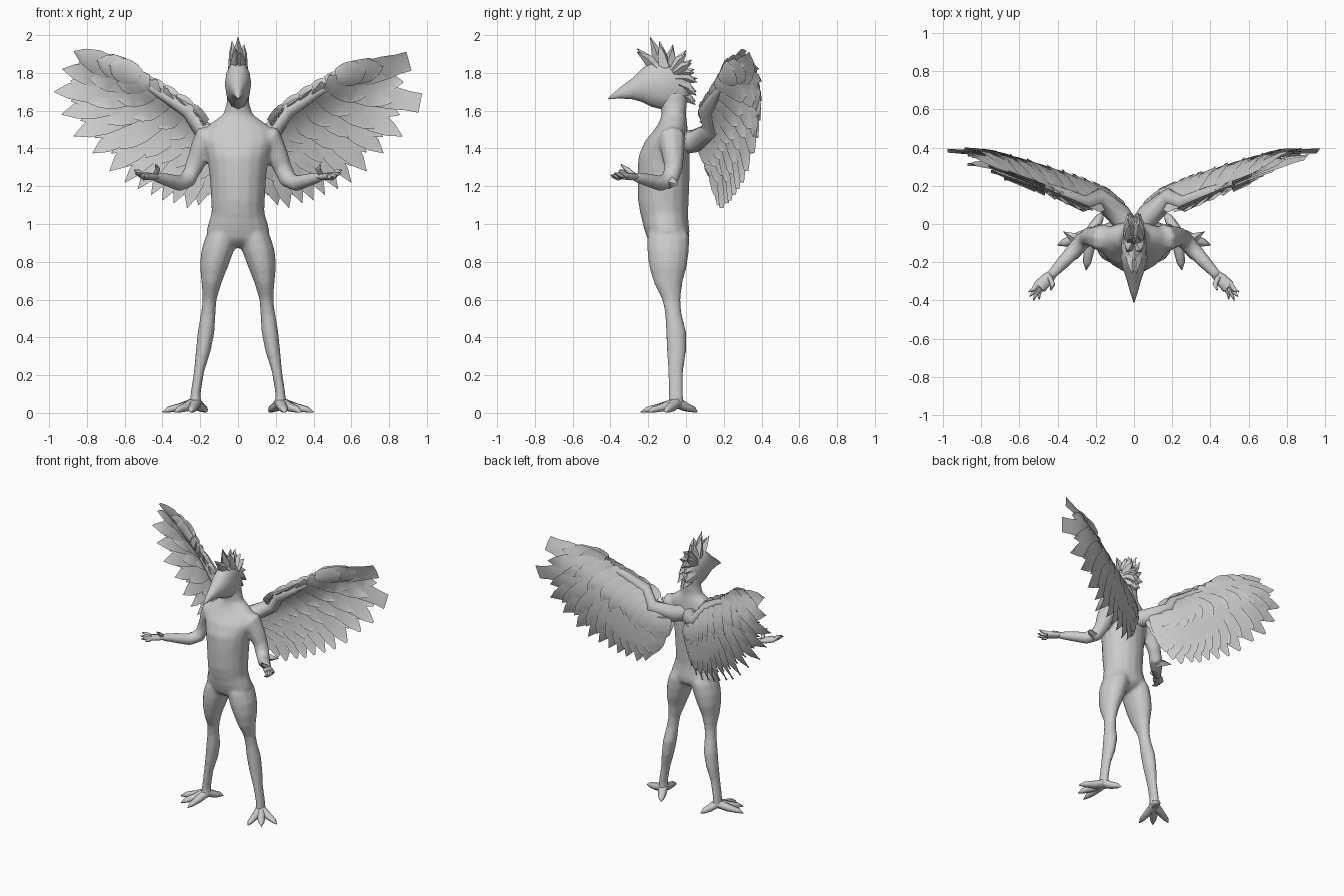
import bpy, bmesh, math, random
from mathutils import Vector

random.seed(4)
cube = bpy.data.objects.get("Cube")
if cube:
    bpy.data.objects.remove(cube, do_unlink=True)

grey = bpy.data.materials.new("plain_grey")
grey.use_nodes = True
grey.diffuse_color = (0.6, 0.6, 0.6, 1)
grey.node_tree.nodes["Principled BSDF"].inputs["Base Color"].default_value = (0.6, 0.6, 0.6, 1)


def finish(name, bm, angle=75):
    bmesh.ops.recalc_face_normals(bm, faces=bm.faces)
    mesh = bpy.data.meshes.new(name)
    bm.to_mesh(mesh)
    bm.free()
    mesh.materials.append(grey)
    ob = bpy.data.objects.new(name, mesh)
    bpy.context.collection.objects.link(ob)
    bpy.ops.object.select_all(action="DESELECT")
    ob.select_set(True)
    bpy.context.view_layer.objects.active = ob
    bpy.ops.object.shade_smooth_by_angle(angle=math.radians(angle))
    return ob


def skin(bm, rings):
    """Join rings of points into a closed solid."""
    rows = [[bm.verts.new(p) for p in ring] for ring in rings]
    n = len(rows[0])
    for a, b in zip(rows, rows[1:]):
        for i in range(n):
            j = (i + 1) % n
            bm.faces.new((a[i], a[j], b[j], b[i]))
    bm.faces.new(rows[0])
    bm.faces.new(rows[-1])


def stack(bm, sections, n=12, s=1):
    """Level rings: height, left x, right x, front y, back y."""
    rings = []
    for z, x0, x1, y0, y1 in sections:
        ring = []
        for i in range(n):
            a = 2 * math.pi * i / n
            ring.append((s * ((x0 + x1) / 2 + (x1 - x0) / 2 * math.cos(a)),
                         (y0 + y1) / 2 + (y1 - y0) / 2 * math.sin(a), z))
        rings.append(ring)
    skin(bm, rings)


def limb(bm, points, n=8, s=1, flat=1.0):
    """Tube through x, y, z, radius; flat squashes it vertically."""
    centres = [Vector((s * p[0], p[1], p[2])) for p in points]
    rings = []
    u = Vector((1, 0, 0))
    for i, c in enumerate(centres):
        t = (centres[min(i + 1, len(centres) - 1)] - centres[max(i - 1, 0)]).normalized()
        w = t.cross(Vector((0, 0, 1)))
        if w.length > 0.05:
            u = w.normalized()
        v = u.cross(t)
        r = points[i][3]
        rings.append([c + u * r * math.cos(2 * math.pi * k / n)
                      + v * r * flat * math.sin(2 * math.pi * k / n) for k in range(n)])
    skin(bm, rings)


# Body: torso, neck and hips, with arms and legs fused on
bm = bmesh.new()
stack(bm, [(1.04, -.14, .14, -.24, .01), (1.12, -.142, .142, -.254, .015),
           (1.25, -.15, .15, -.257, .02), (1.36, -.165, .165, -.252, .02),
           (1.44, -.188, .188, -.217, .015), (1.5, -.185, .185, -.167, .01),
           (1.54, -.135, .135, -.142, .005), (1.58, -.078, .078, -.13, 0),
           (1.64, -.06, .06, -.137, .005), (1.7, -.057, .057, -.15, .01)], 16)
stack(bm, [(.875, -.03, .03, -.13, -.06), (.89, -.09, .09, -.175, -.02), (.92, -.155, .155, -.205, .015),
           (.96, -.17, .17, -.218, .02), (1.0, -.158, .158, -.23, .015),
           (1.06, -.14, .14, -.24, .01)], 16)
for s in (1, -1):
    limb(bm, [(.11, -.08, 1.48, .05), (.16, -.075, 1.455, .077), (.195, -.07, 1.39, .064),
              (.235, -.065, 1.3, .051), (.265, -.085, 1.235, .048), (.31, -.135, 1.215, .044),
              (.38, -.21, 1.235, .036), (.44, -.275, 1.25, .026)], 8, s)
    stack(bm, [(.98, .02, .14, -.19, 0), (.93, .005, .174, -.207, .02), (.86, .02, .195, -.207, .017),
               (.78, .05, .202, -.197, .007), (.69, .086, .194, -.172, -.018), (.6, .113, .187, -.127, -.028),
               (.53, .118, .197, -.112, -.023), (.43, .123, .214, -.107, .002), (.33, .143, .224, -.102, .002),
               (.22, .178, .234, -.097, -.013), (.1, .198, .252, -.092, -.013),
               (.025, .19, .26, -.1, -.01)], 12, s)
body = finish("body", bm)
fuse = body.modifiers.new("fuse", "REMESH")
fuse.mode = "VOXEL"
fuse.voxel_size = .011
fuse.use_smooth_shade = True
soften = body.modifiers.new("soften", "SMOOTH")
soften.factor = .5
soften.iterations = 8

# Head with beak, ringed from the nape to the beak tip
bm = bmesh.new()
rings = []
for y, z0, z1, w in [(.02, 1.66, 1.77, .025), (-.02, 1.61, 1.83, .05), (-.1, 1.6, 1.865, .066),
                     (-.18, 1.62, 1.865, .07), (-.23, 1.645, 1.825, .06),
                     (-.28, 1.66, 1.775, .042), (-.35, 1.665, 1.722, .022), (-.41, 1.66, 1.67, .003)]:
    rings.append([(w * math.cos(k * math.pi / 6), y,
                   (z0 + z1) / 2 + (z1 - z0) / 2 * math.sin(k * math.pi / 6)) for k in range(12)])
skin(bm, rings)
finish("head_and_beak", bm)

# Crest spikes, fanned from the brow to the nape
bm = bmesh.new()
crest = [(-.26, 1.93), (-.19, 1.99), (-.14, 1.97), (-.07, 1.95), (0, 1.92),
         (.03, 1.87), (.045, 1.82), (.06, 1.77), (.055, 1.7), (.05, 1.65)]
for i, (y, z) in enumerate(crest):
    root = Vector((0, -.1, 1.77)).lerp(Vector((0, y, z)), .3)
    if i > 7:
        root = Vector((0, -.03, z + .04))
    for side in ((0,) if i == 1 else (-1, 1)):
        x, drop = side * (.012 + .01 * (i % 3)), .02 * (side > 0)
        limb(bm, [(x * .5, root.y, root.z, .042),
                  (x * .8, (root.y + y) / 2, (root.z + z) / 2, .026),
                  (x, y, z - drop, .001)], n=4)
finish("crest", bm, 40)


def wing_y(x, z):
    """Depth of the swept wing surface, curling forward at its leading edge."""
    h = 1.5 + .5 * x - z
    curl = .12 * (1.15 - .55 * x) * max(0, 1 - max(h, 0) / .2) ** 2 + .3 * max(0, h - .25) ** 2
    return .38 * max(x, .01) ** .66 + .055 - curl - .2 * max(0, x - .75)


def feather(bm, s, root, tip, width, depth=0, blunt=.02):
    a, b = Vector(root), Vector(tip)
    d = (b - a).normalized()
    side = Vector((-d.y, d.x))
    rings = []
    for t, w in ((0, .6), (.2, .85), (.42, 1), (.68, .95), (.86, .6), (1, 0)):
        c = a.lerp(b, t)
        ring = []
        for across, thick in ((-1, 0), (0, -.009), (1, 0), (0, .009)):
            q = c + side * across * width * max(w, blunt) / 2
            y = wing_y(q.x, q.y) + depth + thick * (1.1 - t) + across * .01
            ring.append((s * q.x, y, q.y))
        rings.append(ring)
    skin(bm, rings)


outer = {"left": [(.905, 1.862), (.965, 1.64)],
         "right": [(.87, 1.915), (.93, 1.82), (.975, 1.7), (.935, 1.58)]}
rest = [(.87, 1.465), (.77, 1.375), (.68, 1.28), (.6, 1.22), (.53, 1.185), (.46, 1.155),
        (.4, 1.125), (.34, 1.11), (.27, 1.085), (.21, 1.1), (.16, 1.15)]
leading = [(.1, 1.44), (.19, 1.53), (.26, 1.63), (.4, 1.72), (.52, 1.785)]


def along(t, line=leading):
    """Point at a fraction of the way along a line of points."""
    f = min(max(t, 0), .999) * (len(line) - 1)
    i = int(f)
    return Vector(line[i]).lerp(Vector(line[i + 1]), f - i)


for s, label in ((1, "left"), (-1, "right")):
    # Wing muscle along the leading edge
    bm = bmesh.new()
    arm = [(.03, -.02, 1.43, .06), (.08, .05, 1.44, .062)]
    arm += [(p[0], wing_y(*p) + .015, p[1] - .03, r)
            for p, r in zip(leading[1:], (.05, .042, .033, .015))]
    limb(bm, arm, 8, s)
    # Flight feathers, with shorter ones filling the gaps
    tips = outer[label] + rest
    for i, tip in enumerate(tips):
        t = 1 - i / (len(tips) - 1)
        root = along(t) - Vector((0, .03))
        big = tip[0] > .65
        blunt = .8 if s > 0 and i < 2 else .02
        feather(bm, s, root, tip, .13 if big else .095, .003 * (i % 2), blunt)
        if i + 1 < len(tips):
            mid = (Vector(tip) + Vector(tips[i + 1])) / 2
            feather(bm, s, root, root.lerp(mid, .86), .13, .012)
    # Covert rows on both faces
    for row, (reach, count) in enumerate(((.7, 11), (.42, 10))):
        for k in range(count):
            t = k / (count - 1)
            root = along(t) - Vector((0, .005))
            target = along(1 - t, tips)
            for face in (-1, 1):
                end = root.lerp(target, reach * random.uniform(.85, 1.1))
                feather(bm, s, root, end, .13, face * (.01 + .01 * row))
    # Short tufts standing up along the leading edge
    for k in range(5):
        p = along(.45 + .13 * k)
        feather(bm, s, p - Vector((.08, .07)), p + Vector((.02, .03)), .06)
    finish(label + "_wing", bm, 60)

    # Elbow tuft
    bm = bmesh.new()
    limb(bm, [(.28, -.09, 1.22, .035), (.32, -.07, 1.22, .025), (.37, -.04, 1.215, .001)], 4, s)
    finish(label + "_elbow_tuft", bm)

    # Hand
    bm = bmesh.new()
    limb(bm, [(.42, -.255, 1.25, .022), (.455, -.29, 1.25, .034), (.495, -.33, 1.255, .036)], 8, s, .55)
    for x, y, z in ((.55, -.355, 1.285), (.545, -.38, 1.27), (.525, -.4, 1.26), (.495, -.395, 1.25)):
        limb(bm, [(.49 + (x - .52) * .5, -.325 + (y + .38) * .5, 1.255, .015),
                  (x * .5 + .25, y * .5 - .165, z - .008, .013), (x, y, z, .003)], 5, s)
    limb(bm, [(.44, -.28, 1.26, .015), (.425, -.315, 1.29, .014), (.435, -.345, 1.315, .004)], 5, s)
    finish(label + "_hand", bm)

    # Foot with three spread front toes and a rear one
    bm = bmesh.new()
    for x, y in ((.25, -.24), (.335, -.2), (.4, -.11), (.165, .06)):
        limb(bm, [(.225, -.05, .055, .035), (.225 * .55 + x * .45, -.05 * .55 + y * .45, .03, .029),
                  (.225 * .2 + x * .8, -.05 * .2 + y * .8, .018, .021), (x, y, .004, .003)], 6, s, .85)
    finish(label + "_foot", bm)
